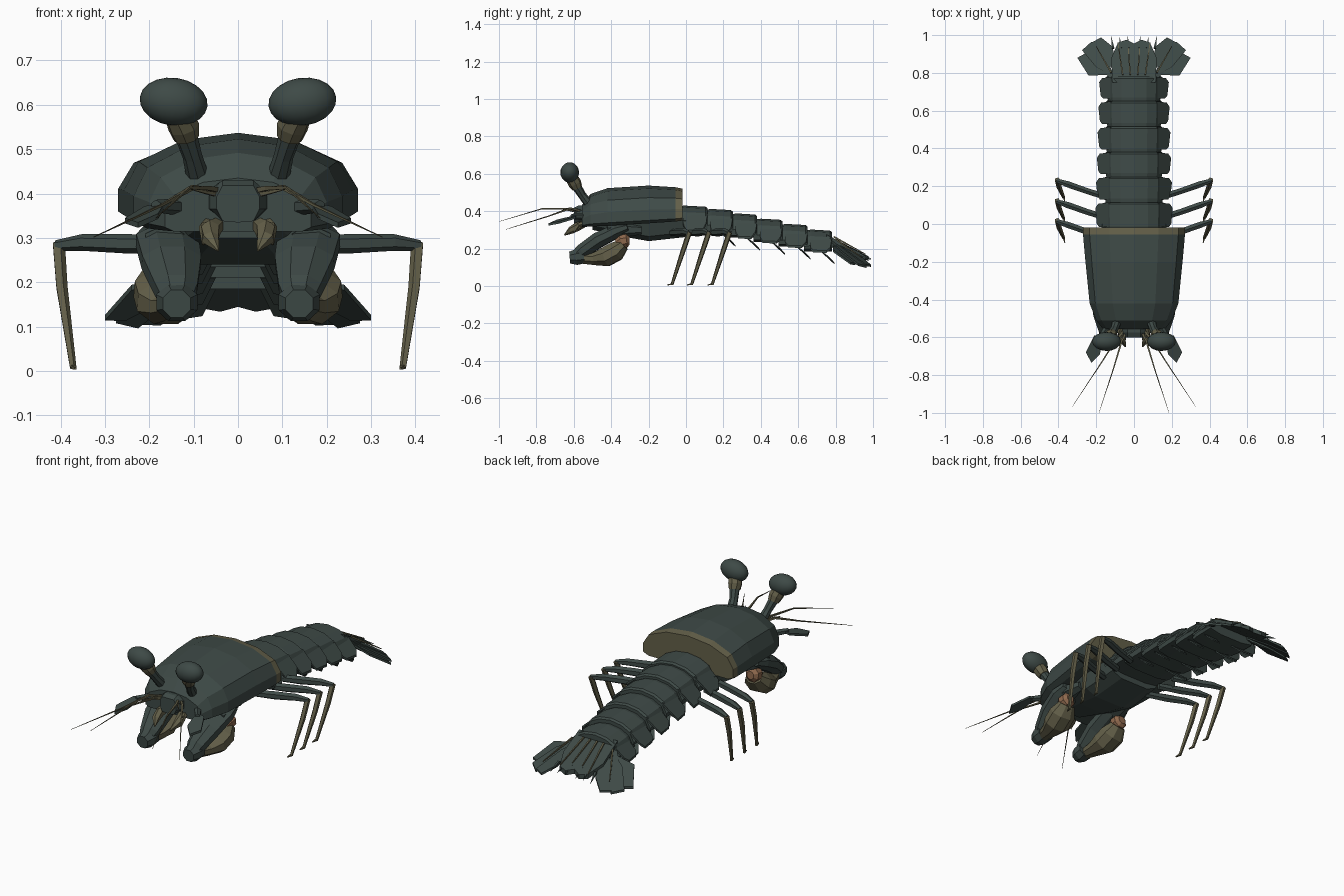
import bpy, bmesh, math
from mathutils import Vector, Matrix

if "Cube" in bpy.data.objects:
    bpy.data.objects.remove(bpy.data.objects["Cube"])


def material(name, rgb):
    m = bpy.data.materials.new(name)
    m.diffuse_color = (*rgb, 1)
    m.use_nodes = True
    m.node_tree.nodes["Principled BSDF"].inputs["Base Color"].default_value = m.diffuse_color
    return m


GREEN = material("dark_green_shell", (0.048, 0.068, 0.062))
OLIVE = material("olive", (0.125, 0.115, 0.066))
ORANGE = material("orange_brown", (0.27, 0.14, 0.075))


def finish(name, bm, mats, mirror=False):
    bmesh.ops.recalc_face_normals(bm, faces=bm.faces)
    me = bpy.data.meshes.new(name)
    bm.to_mesh(me)
    bm.free()
    for m in mats:
        me.materials.append(m)
    ob = bpy.data.objects.new(name, me)
    bpy.context.collection.objects.link(ob)
    if mirror:
        ob.modifiers.new("mirror", 'MIRROR').use_mirror_merge = False
    return ob


def loft(name, rings, mats, mirror=False, rule=None):
    """Skin closed rings of equal length and cap both ends."""
    bm = bmesh.new()
    vs = [[bm.verts.new(p) for p in r] for r in rings]
    n = len(vs[0])
    for a, b in zip(vs, vs[1:]):
        for i in range(n):
            bm.faces.new((a[i], a[(i + 1) % n], b[(i + 1) % n], b[i]))
    bm.faces.new(vs[0])
    bm.faces.new(vs[-1])
    if rule:
        for f in bm.faces:
            f.material_index = rule(f.calc_center_median())
    return finish(name, bm, mats, mirror)


def both(half, y):
    """Full ring from a half section that runs top centre to bottom centre."""
    return [(x, y, z) for x, z in half] + [(-x, y, z) for x, z in half[-2:0:-1]]


def tube(name, pts, radii, mat, n=6, mirror=True, rule=None):
    """Tapered limb; each radius is one number or (sideways, upright)."""
    pts = [Vector(p) for p in pts]
    rings = []
    for i, p in enumerate(pts):
        t = (pts[min(i + 1, len(pts) - 1)] - pts[max(i - 1, 0)]).normalized()
        u = Vector((1, 0, 0)) if abs(t.z) > 0.9 else t.cross(Vector((0, 0, 1)))
        v = u.cross(t).normalized()
        u = t.cross(v)
        ru, rv = radii[i] if isinstance(radii[i], tuple) else (radii[i],) * 2
        angles = [2 * math.pi * (k + 0.5) / n for k in range(n)]
        rings.append([p + u * ru * math.cos(a) + v * rv * math.sin(a) for a in angles])
    mats = mat if isinstance(mat, list) else [mat]
    return loft(name, rings, mats, mirror, rule)


def plate(name, outline, mat, th=0.008, mirror=True):
    """Thin leaf from an outline of 3D points."""
    low = [(x, y, z - th) for x, y, z in outline]
    return loft(name, [outline, low], [mat], mirror)


# Carapace with an olive rear rim
rings = []
for y, w, top, low in ((-0.555, 0.165, 0.435, 0.315), (-0.51, 0.2, 0.492, 0.318),
                       (-0.42, 0.235, 0.523, 0.322), (-0.2, 0.257, 0.537, 0.335),
                       (-0.055, 0.27, 0.528, 0.345), (-0.018, 0.27, 0.52, 0.35)):
    h = top - low
    rings.append(both([(0, top), (w * .48, top - h * .08), (w * .87, top - h * .32),
                       (w, top - h * .64), (w, low + h * .08), (w * .88, low), (0, low)], y))
loft("carapace", rings, [GREEN, OLIVE], rule=lambda c: int(c.y > -0.05))

# Belly under the carapace
loft("belly", [both([(0, 0.35), (w, 0.35), (w * .85, z + .025), (w * .5, z), (0, z)], y)
               for y, w, z in ((-0.5, .10, .30), (-.34, .16, .265), (-.2, .18, .24), (0, .17, .262))],
     [GREEN])

# Head block
loft("head", [both([(0, .43 - d), (.035, .43 - d), (w, .405 - d), (w, .365), (.035, .338), (0, .335)], y)
              for y, w, d in ((-.52, .07, 0), (-.575, .062, 0), (-.60, .048, .012))], [GREEN])

# Abdomen: overlapping ring segments with side flaps and swimmerets
edges = [-0.03, 0.115, 0.25, 0.38, 0.515, 0.65, 0.78]
tops = [0.43, 0.412, 0.388, 0.36, 0.332, 0.302]
for i in range(6):
    y0, y1, t = edges[i] - 0.02, edges[i + 1], tops[i]
    b = t - 0.125 + 0.004 * i
    k = 1 - 0.02 * i
    rings = []
    for y, s, d in ((y0, .93, -.006), (y0 + .04, .98, 0), (y1 - .01, 1, -.006), (y1, .97, -.014)):
        w = k * s
        rings.append(both([(0, t + d), (.075 * w, t + d - .01), (.13 * w, t + d - .035),
                           (.16 * w, t + d - .085), (.155 * w, b), (.08 * w, b - .012), (0, b - .012)], y))
    loft(f"abdomen_segment_{i + 1}", rings, [GREEN])
    x, yf = 0.205 * k, y0 + 0.035
    plate(f"side_flap_{i + 1}",
          [(.128 * k, yf, t - .045), (x - .02, yf, t - .095), (x - .008, yf + .015, b - .005),
           (x, y1 - .03, b - .008), (x - .015, y1 - .008, t - .095), (.128 * k, y1, t - .045)], GREEN, 0.012)
    if i:
        ys, z = y1 - 0.06, b - 0.005
        plate(f"swimmeret_{i}", [(.05, ys, z), (.13, ys, z), (.16, ys + .045, z - .035),
                                 (.13, ys + .075, z - .068), (.08, ys + .065, z - .06)], GREEN)


def fan_z(x, y):
    return 0.262 - 0.55 * (y - 0.76) - 0.26 * max(0, abs(x) - 0.09)


def leaf(name, pts, dz=0):
    plate(name, [(x, y, fan_z(x, y) + dz) for x, y in pts], GREEN, 0.012)


# Tail fan: telson, two paddles on each side, ribs and spines
plate("telson", [(x, y, fan_z(x, y) + .015) for x, y in
                 ((-.115, .75), (.115, .75), (.12, .88), (.085, .96), (.04, .975),
                  (0, .955), (-.04, .975), (-.085, .96), (-.12, .88))], GREEN, 0.025, False)
leaf("outer_tail_paddle", [(.09, .76), (.14, .79), (.24, .785), (.3, .88), (.255, .905), (.18, .87)], -.015)
leaf("middle_tail_paddle", [(.10, .78), (.2, .83), (.275, .92), (.225, .965), (.16, .9)], -.006)
leaf("inner_tail_paddle", [(.08, .8), (.15, .85), (.225, .96), (.175, .988), (.115, .94)])
for n, (xa, ya, xb, yb) in enumerate(((.02, .79, .03, .93), (.06, .79, .085, .96), (.12, .80, .20, .94))):
    tube(f"tail_rib_{n + 1}", [(xa, ya, fan_z(xa, ya) + .018), (xb, yb, fan_z(xb, yb) + .018)],
         [.006, .003], OLIVE, 4)
for n, x in enumerate((.03, .07, .11)):
    tube(f"tail_spine_{n + 1}", [(x, .93, fan_z(x, .93) + .008), (x * 1.1, .992, fan_z(x, .99) + .008)],
         [.009, .001], GREEN, 4)
tube("tail_side_spine", [(.11, .77, .235), (.17, .83, .18), (.205, .89, .14)], [.016, .012, .002], GREEN, 4)

# Three pairs of walking legs
for n, y in enumerate((0.015, 0.12, 0.23)):
    tube(f"upper_leg_{n + 1}", [(.14, y - .09, .285), (.25, y - .055, .287), (.35, y - .02, .29), (.41, y, .283)],
         [.018, (.018, .022), .019, .012], GREEN)
    tube(f"lower_leg_{n + 1}", [(.405, y + .003, .288), (.398, y - .03, .19), (.372, y - .09, .008)],
         [.015, .014, .008], OLIVE, 5)
    tube(f"foot_{n + 1}", [(.372, y - .085, .01), (.366, y - .115, .006)], [.008, .003], OLIVE, 4)

# Eye stalks and eyes
tube("eye_stalk", [(.09, -.515, .435), (.103, -.555, .485), (.12, -.59, .54)], [.026, .022, .026], GREEN, 8)
tube("eye_collar", [(.116, -.582, .525), (.122, -.595, .55), (.132, -.61, .575)], [.029, .036, .034], OLIVE, 8)
bm = bmesh.new()
bmesh.ops.create_uvsphere(bm, u_segments=16, v_segments=10, radius=1, matrix=Matrix.Translation((.145, -.622, .607))
                          @ Matrix.Rotation(math.radians(-8), 4, 'Y') @ Matrix.Diagonal((.077, .05, .054, 1)))
for f in bm.faces:
    f.smooth = True
finish("eye", bm, [GREEN], True)

# Antennae
tube("inner_antenna", [(.035, -.56, .405), (.065, -.62, .412), (.11, -.77, .413), (.185, -.998, .345)],
     [.009, .007, .004, .001], OLIVE, 4)
tube("outer_antenna", [(.05, -.56, .40), (.10, -.62, .415), (.17, -.73, .375), (.325, -.965, .302)],
     [.009, .007, .004, .001], OLIVE, 4)
tube("short_antenna", [(.03, -.56, .395), (.06, -.60, .40), (.105, -.66, .41)], [.008, .006, .002], OLIVE, 4)

# Antennal scales
tube("scale_stem", [(.13, -.53, .37), (.185, -.61, .372)], [.02, .014], GREEN)
plate("antennal_scale", [(.165, -.585, .38), (.21, -.59, .372), (.255, -.68, .345), (.225, -.735, .335),
                         (.18, -.69, .355)], GREEN, 0.012)

# Mouth feelers
tube("mouth_feeler", [(.04, -.53, .335), (.062, -.58, .318), (.062, -.615, .298), (.045, -.65, .272)],
     [.014, .024, .02, .003], OLIVE)
tube("small_mouth_feeler", [(.06, -.53, .34), (.075, -.575, .325), (.078, -.60, .285)],
     [.012, .014, .003], OLIVE, 5)

# Striking arms: thick arm, wrist block, folded club with orange heel
tube("striking_arm", [(.165, -.31, .315), (.16, -.37, .295), (.15, -.47, .245), (.14, -.555, .185), (.138, -.59, .155)],
     [(.055, .025), (.076, .04), (.072, .045), (.052, .042), (.035, .035)], GREEN, 8)
tube("arm_root", [(.15, -.24, .30), (.16, -.34, .30), (.165, -.42, .29)], [(.03, .025), (.05, .04), (.05, .04)], GREEN)
tube("wrist", [(.138, -.545, .158), (.138, -.585, .155), (.138, -.622, .152)],
     [(.05, .04), (.05, .046), (.034, .034)], GREEN, 8)
tube("club", [(.142, -.56, .148), (.15, -.49, .145), (.16, -.43, .155), (.168, -.375, .185), (.172, -.335, .222)],
     [.03, (.05, .036), (.072, .056), (.072, .056), (.045, .035)], OLIVE, 8)
tube("club_heel", [(.172, -.365, .225), (.174, -.345, .238), (.174, -.318, .243), (.174, -.302, .244)],
     [.03, .042, .04, .022], ORANGE, 8)
